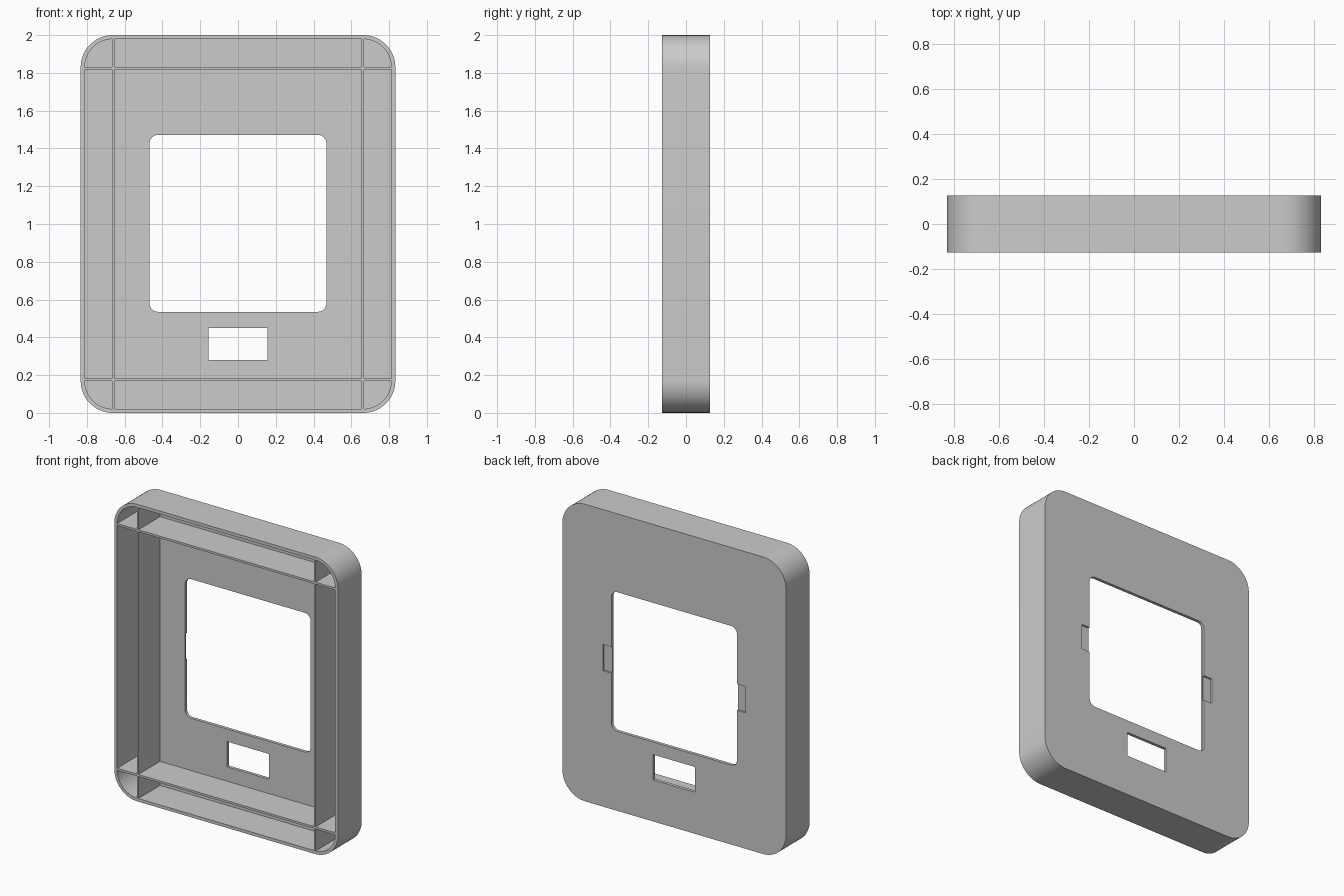
import bpy, bmesh, math

cube = bpy.data.objects.get("Cube")
if cube:
    bpy.data.objects.remove(cube, do_unlink=True)

grey = bpy.data.materials.new("plain grey")
grey.use_nodes = True
colour = (0.6, 0.6, 0.6, 1)
grey.diffuse_color = colour
grey.node_tree.nodes["Principled BSDF"].inputs["Base Color"].default_value = colour

HALF_W, HALF_D, HEIGHT = 0.833, 0.126, 2.0
WALL, PLATE, RADIUS = 0.021, 0.021, 0.17
FRONT, BACK = -HALF_D, HALF_D


def block(name, x0, x1, z0, z1, y0, y1, radius=0, steps=16):
    """Upright slab with optionally rounded corners, extruded along y."""
    if radius:
        corners = [(x1 - radius, z1 - radius), (x0 + radius, z1 - radius),
                   (x0 + radius, z0 + radius), (x1 - radius, z0 + radius)]
        outline = []
        for i, (cx, cz) in enumerate(corners):
            for s in range(steps + 1):
                a = (i + s / steps) * math.pi / 2
                outline.append((cx + radius * math.cos(a), cz + radius * math.sin(a)))
    else:
        outline = [(x1, z1), (x0, z1), (x0, z0), (x1, z0)]
    bm = bmesh.new()
    face = bm.faces.new([bm.verts.new((x, y0, z)) for x, z in outline])
    ext = bmesh.ops.extrude_face_region(bm, geom=[face])["geom"]
    moved = [v for v in ext if isinstance(v, bmesh.types.BMVert)]
    bmesh.ops.translate(bm, verts=moved, vec=(0, y1 - y0, 0))
    bmesh.ops.recalc_face_normals(bm, faces=bm.faces)
    mesh = bpy.data.meshes.new(name)
    bm.to_mesh(mesh)
    bm.free()
    obj = bpy.data.objects.new(name, mesh)
    bpy.context.collection.objects.link(obj)
    mesh.materials.append(grey)
    return obj


def cut(target, cutter):
    """Subtract the cutter from the target and discard it."""
    mod = target.modifiers.new("cut", "BOOLEAN")
    mod.operation, mod.solver, mod.object = "DIFFERENCE", "EXACT", cutter
    bpy.context.view_layer.objects.active = target
    bpy.ops.object.modifier_apply(modifier=mod.name)
    bpy.data.objects.remove(cutter, do_unlink=True)


# Solid outer body with rounded corners
shell = block("frame_shell", -HALF_W, HALF_W, 0, HEIGHT, FRONT, BACK, RADIUS)

# Front cavity, split into nine pockets so that thin ribs remain
pockets = block("pockets", -HALF_W + WALL, HALF_W - WALL, WALL, HEIGHT - WALL,
                FRONT - 0.1, BACK - PLATE, RADIUS - WALL)
for x in (-0.66, 0.66):
    cut(pockets, block("rib", x - 0.006, x + 0.006, -1, 3, -1, 1))
for z in (0.176, HEIGHT - 0.176):
    cut(pockets, block("rib", -2, 2, z - 0.007, z + 0.007, -1, 1))
cut(shell, pockets)

# Large square window and small slot through the back plate
cut(shell, block("window", -0.468, 0.468, 0.535, 1.472, 0, 1, 0.045, 8))
cut(shell, block("slot", -0.157, 0.157, 0.28, 0.45, 0, 1))

# Shallow notches in the back, on both sides of the window
for side in (-1, 1):
    xs = sorted((side * 0.4, side * 0.53))
    cut(shell, block("notch", *xs, 0.915, 1.092, BACK - 0.013, 1))

# Smooth rounded corners, crisp edges elsewhere
bpy.ops.object.select_all(action="DESELECT")
shell.select_set(True)
bpy.context.view_layer.objects.active = shell
bpy.ops.object.shade_smooth_by_angle(angle=math.radians(30))
